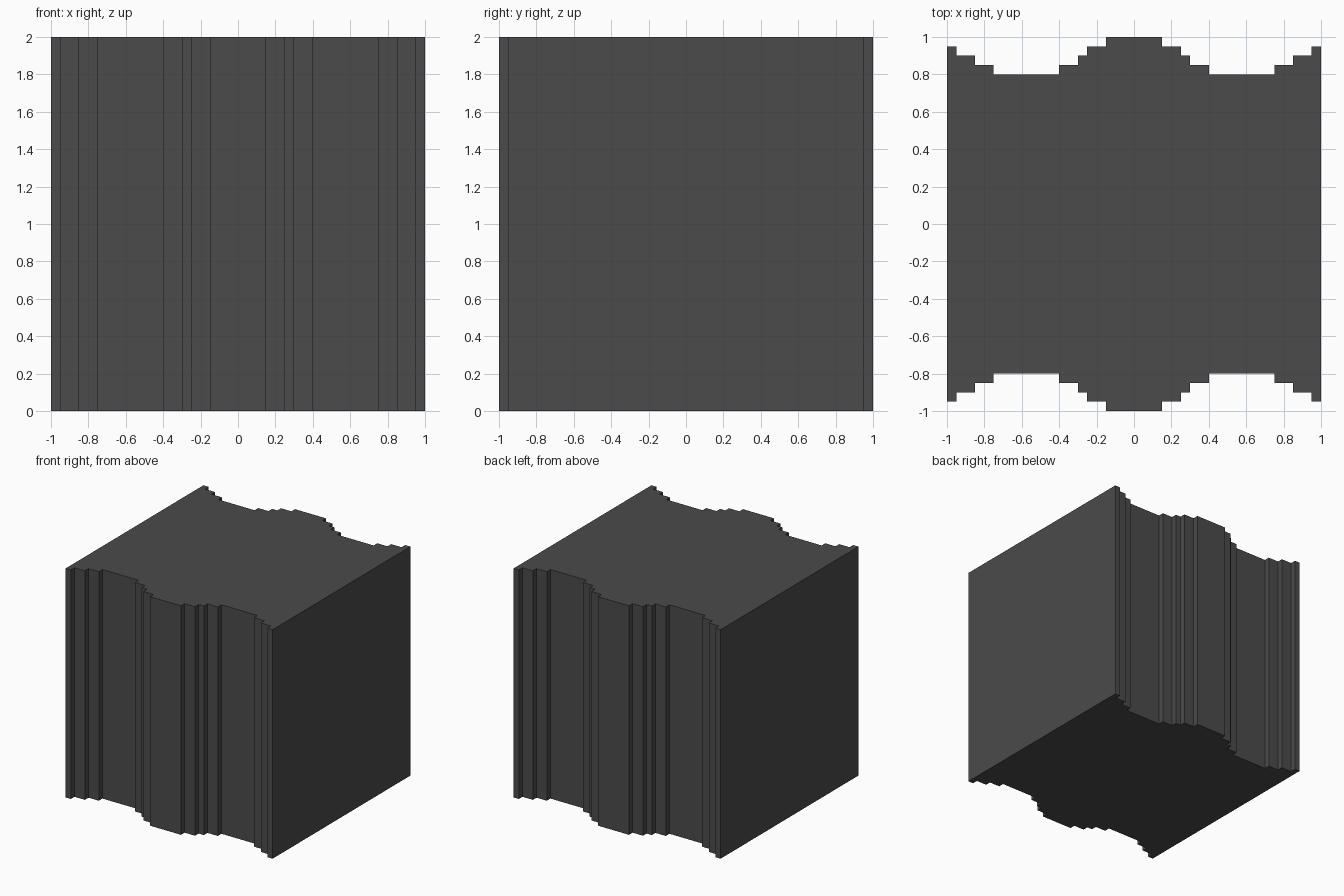
import bpy, bmesh

if "Cube" in bpy.data.objects:
    bpy.data.objects.remove(bpy.data.objects["Cube"])

# Flat dark grey material
grey = bpy.data.materials.new("dark grey")
grey.diffuse_color = (0.07, 0.07, 0.07, 1)
grey.use_nodes = True
grey.node_tree.nodes["Principled BSDF"].inputs["Base Color"].default_value = grey.diffuse_color

# Half profile as steps: (outer x of step, half depth y), from the centre outward
steps = [(0.15, 1.0), (0.25, 0.95), (0.30, 0.90), (0.40, 0.85),
         (0.75, 0.80), (0.85, 0.85), (0.95, 0.90), (1.0, 0.95)]

# Back-right quarter outline, mirrored to the other three quarters
quarter = []
start = 0.0
for end, y in steps:
    if start > 0:
        quarter.append((start, y))
    quarter.append((end, y))
    start = end
back = [(-x, y) for x, y in reversed(quarter)] + quarter
outline = back + [(x, -y) for x, y in reversed(back)]

# Stepped block: outline extruded upward
bm = bmesh.new()
base = bm.faces.new([bm.verts.new((x, y, 0)) for x, y in outline])
top = bmesh.ops.extrude_face_region(bm, geom=[base], use_keep_orig=True)
bmesh.ops.translate(bm, vec=(0, 0, 2),
                    verts=[g for g in top["geom"] if isinstance(g, bmesh.types.BMVert)])
bmesh.ops.recalc_face_normals(bm, faces=bm.faces)
mesh = bpy.data.meshes.new("stepped_block")
bm.to_mesh(mesh)
bm.free()
mesh.materials.append(grey)
block = bpy.data.objects.new("stepped_block", mesh)
bpy.context.collection.objects.link(block)
